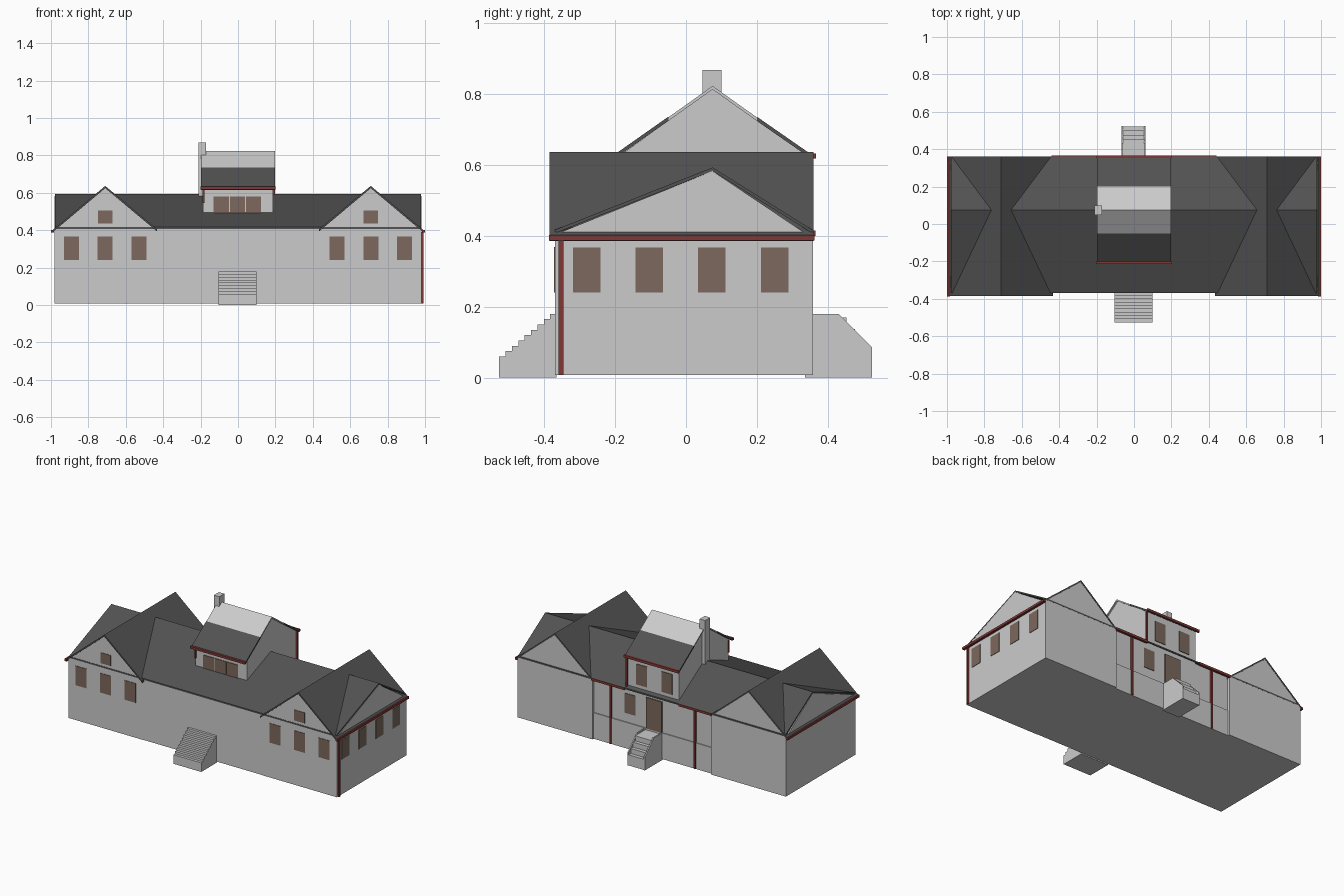
import bpy, bmesh
from mathutils import Vector

if "Cube" in bpy.data.objects:
    bpy.data.objects.remove(bpy.data.objects["Cube"])


def material(name, rgb):
    m = bpy.data.materials.new(name)
    m.diffuse_color = (*rgb, 1)
    m.use_nodes = True
    m.node_tree.nodes["Principled BSDF"].inputs["Base Color"].default_value = m.diffuse_color
    return m


ROOF = material("dark_roof", (0.085, 0.085, 0.085))
GLASS = material("brown_window", (0.2, 0.14, 0.11))
RED = material("red_gutter", (0.22, 0.04, 0.035))


def prism(name, profile, axis, a, b, mat=None):
    """Extrude a profile along x (profile is y,z) or along y (profile is x,z)."""
    bm = bmesh.new()
    place = (lambda p, t: (t, p[0], p[1])) if axis == 'x' else (lambda p, t: (p[0], t, p[1]))
    face = bm.faces.new([bm.verts.new(place(p, a)) for p in profile])
    ext = bmesh.ops.extrude_face_region(bm, geom=[face])
    shift = Vector((b - a, 0, 0)) if axis == 'x' else Vector((0, b - a, 0))
    bmesh.ops.translate(bm, vec=shift, verts=[v for v in ext['geom'] if isinstance(v, bmesh.types.BMVert)])
    bmesh.ops.recalc_face_normals(bm, faces=bm.faces)
    me = bpy.data.meshes.new(name)
    bm.to_mesh(me)
    bm.free()
    ob = bpy.data.objects.new(name, me)
    bpy.context.collection.objects.link(ob)
    if mat:
        me.materials.append(mat)
    return ob


def box(name, x, y, z, mat=None):
    return prism(name, [(x[0], z[0]), (x[1], z[0]), (x[1], z[1]), (x[0], z[1])], 'y', y[0], y[1], mat)


def slab(name, outline, axis, a, b, mat, t=0.012):
    """Thin roof skin hanging below an open outline."""
    return prism(name, outline + [(u, z - t) for u, z in reversed(outline)], axis, a, b, mat)


# central block with stepped rear plinth
box("central_walls", (-0.45, 0.45), (-0.367, 0.34), (0.008, 0.41))
box("rear_plinth", (-0.45, 0.45), (0.3, 0.346), (0.008, 0.18))

# long main roof with grey gable ends
prism("main_gable", [(-0.367, 0.405), (0.075, 0.583), (0.34, 0.405)], 'x', -0.98, 0.98)
slab("main_roof", [(-0.37, 0.417), (0.075, 0.593), (0.36, 0.415)], 'x', -0.979, 0.979, ROOF, 0.01)

# two cross wings
for s, side in ((-1, "left"), (1, "right")):
    wall = [(0.435, 0.008), (0.982, 0.008), (0.982, 0.402), (0.71, 0.626), (0.435, 0.396)]
    prism(side + "_wing_walls", [(s * x, z) for x, z in wall], 'y', -0.369, 0.358)
    roof = [(0.432, 0.405), (0.71, 0.637), (0.995, 0.398)]
    slab(side + "_wing_roof", [(s * x, z) for x, z in roof], 'y', -0.385, 0.36, ROOF)
    xs = sorted((s * 0.983, s * 1.0))
    box(side + "_eave_gutter", xs, (-0.387, 0.362), (0.387, 0.402), RED)
    # front windows of the wing
    for cx in (0.53, 0.71, 0.89):
        box(side + "_wing_window", (s * cx - 0.04, s * cx + 0.04), (-0.372, -0.36), (0.24, 0.368), GLASS)
    box(side + "_attic_window", (s * 0.71 - 0.038, s * 0.71 + 0.038), (-0.372, -0.36), (0.435, 0.505), GLASS)
    # rear gutter and downpipe beside the centre
    box(side + "_rear_gutter", sorted((s * 0.2, s * 0.44)), (0.35, 0.365), (0.4, 0.415), RED)
    box(side + "_rear_downpipe", (s * 0.308 - 0.006, s * 0.308 + 0.006), (0.34, 0.354), (0.01, 0.405), RED)

# right end windows and corner downpipe
for cy in (-0.28, -0.104, 0.073, 0.25):
    box("end_window", (0.97, 0.985), (cy - 0.039, cy + 0.039), (0.24, 0.367), GLASS)
box("corner_downpipe", (0.978, 0.992), (-0.359, -0.346), (0.008, 0.39), RED)

# central raised dormer
prism("dormer_walls", [(-0.175, 0.45), (-0.175, 0.635), (0.075, 0.814), (0.34, 0.627), (0.34, 0.38)],
      'x', -0.188, 0.188)
slab("dormer_upper_roof", [(-0.06, 0.727), (0.075, 0.823), (0.21, 0.727)], 'x', -0.197, 0.197, None, 0.01)
slab("dormer_front_roof", [(-0.205, 0.627), (-0.05, 0.736)], 'x', -0.198, 0.198, ROOF)
slab("dormer_rear_roof", [(0.2, 0.736), (0.36, 0.625)], 'x', -0.198, 0.198, ROOF)
box("dormer_front_gutter", (-0.2, 0.2), (-0.215, -0.2), (0.618, 0.633), RED)
box("dormer_rear_gutter", (-0.2, 0.2), (0.352, 0.366), (0.618, 0.633), RED)
box("dormer_front_pipe", (-0.19, -0.18), (-0.185, -0.173), (0.545, 0.625), RED)
box("dormer_rear_pipe", (0.186, 0.198), (0.34, 0.352), (0.41, 0.625), RED)
for cx in (-0.089, -0.003, 0.083):
    box("dormer_front_window", (cx - 0.041, cx + 0.041), (-0.179, -0.17), (0.493, 0.58), GLASS)
for cx in (-0.1, 0.085):
    box("dormer_rear_window", (cx - 0.039, cx + 0.039), (0.335, 0.344), (0.45, 0.585), GLASS)

# rear lower window and door
box("rear_window", (0.13, 0.21), (0.335, 0.344), (0.24, 0.37), GLASS)
box("rear_door", (-0.065, 0.05), (0.335, 0.348), (0.18, 0.385), GLASS)

# chimney
box("chimney", (-0.21, -0.17), (0.047, 0.1), (0.57, 0.868))


# stair flights
def stairs(name, x, start, end, z0, z1, n, wall):
    pts = [(start, 0)]
    for i in range(n):
        z = z0 + (z1 - z0) * i / (n - 1)
        pts += [(start + (end - start) * i / n, z), (start + (end - start) * (i + 1) / n, z)]
    if wall != end:
        pts.append((wall, z1))
    pts.append((wall, 0))
    prism(name, pts, 'x', x[0], x[1])


stairs("front_steps", (-0.105, 0.1), -0.527, -0.365, 0.06, 0.18, 9, -0.365)
stairs("rear_steps", (-0.06, 0.055), 0.522, 0.43, 0.07, 0.17, 4, 0.335)
for x in (-0.066, 0.054):
    prism("rear_step_cheek", [(0.335, 0), (0.335, 0.18), (0.43, 0.18), (0.525, 0.085), (0.525, 0)],
          'x', x, x + 0.008)
